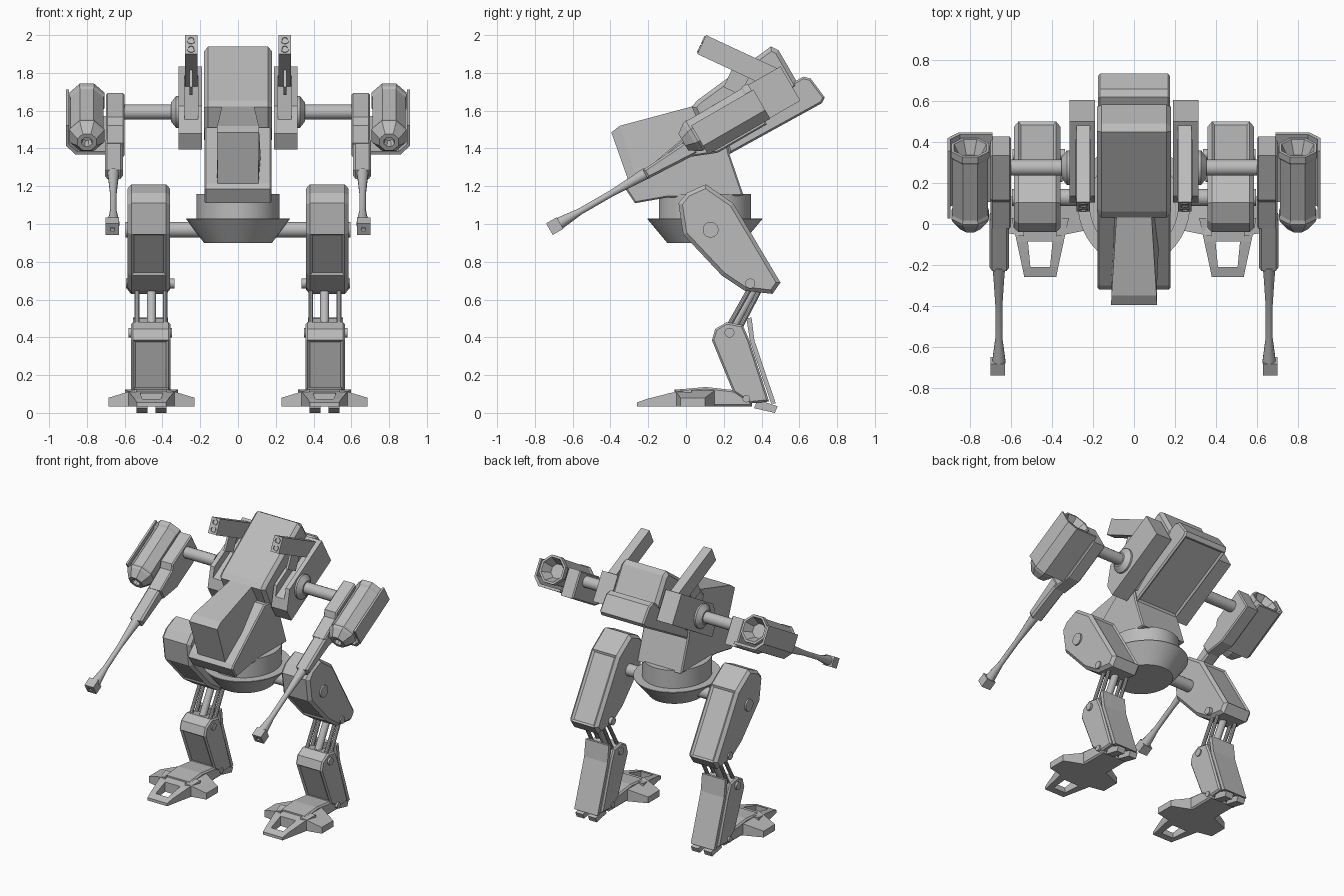
import bpy, bmesh, math
from mathutils import Vector

cube = bpy.data.objects.get("Cube")
if cube:
    bpy.data.objects.remove(cube, do_unlink=True)

grey = bpy.data.materials.new("plain grey")
grey.use_nodes = True
grey.diffuse_color = (0.5, 0.5, 0.5, 1)
grey.node_tree.nodes["Principled BSDF"].inputs["Base Color"].default_value = (0.5, 0.5, 0.5, 1)


def finish(name, bm, mirror=False, smooth=False):
    bmesh.ops.recalc_face_normals(bm, faces=bm.faces)
    mesh = bpy.data.meshes.new(name)
    bm.to_mesh(mesh)
    bm.free()
    mesh.materials.append(grey)
    ob = bpy.data.objects.new(name, mesh)
    bpy.context.collection.objects.link(ob)
    if smooth:
        bpy.ops.object.select_all(action='DESELECT')
        ob.select_set(True)
        bpy.context.view_layer.objects.active = ob
        bpy.ops.object.shade_smooth_by_angle(angle=math.radians(35))
    if mirror:
        ob.modifiers.new("other side", 'MIRROR')
    return ob


def skin(rings):
    """Mesh through equal rings of points, closed at both ends."""
    bm = bmesh.new()
    loops = [[bm.verts.new(p) for p in ring] for ring in rings]
    for a, b in zip(loops, loops[1:]):
        for i in range(len(a)):
            j = (i + 1) % len(a)
            bm.faces.new((a[i], a[j], b[j], b[i]))
    bm.faces.new(loops[0])
    bm.faces.new(loops[-1])
    bmesh.ops.recalc_face_normals(bm, faces=bm.faces)
    return bm


def loft(name, rings, mirror=False):
    return finish(name, skin(rings), mirror)


def side(p, q, d):
    return Vector((d, p, q))


def tilted(y, z, degrees):
    """Side frame turned about x, with its origin at (y, z)."""
    c, s = math.cos(math.radians(degrees)), math.sin(math.radians(degrees))
    return lambda u, v, d: Vector((d, y + u * c - v * s, z + u * s + v * c))


def prism(name, profile, d0, d1, place=side, bevel=0, panels=(), mirror=False):
    """Profile pushed along x; panels are (y, z) directions of faces to recess."""
    bm = skin([[place(p, q, d) for p, q in profile] for d in (d0, d1)])
    if bevel:
        caps = [e for e in bm.edges
                if any(abs(f.normal.x) > 0.99 for f in e.link_faces)]
        bmesh.ops.bevel(bm, geom=caps, offset=bevel, segments=1, affect='EDGES')
    for y, z in panels:
        bm.normal_update()
        toward = Vector((0, y, z)).normalized()
        face = max(bm.faces, key=lambda f: f.normal.dot(toward))
        bmesh.ops.inset_individual(bm, faces=[face], thickness=0.02, depth=-0.01)
    return finish(name, bm, mirror)


def lathe(name, start, end, steps, sides=24, smooth=True, mirror=True):
    """Rings of (distance fraction, radius) along a line."""
    start, end = Vector(start), Vector(end)
    axis = end - start
    turn = axis.to_track_quat('Z', 'Y')
    rings = []
    for t, r in steps:
        angles = [math.tau * (i + 0.5) / sides for i in range(sides)]
        rings.append([start + axis * t + turn @ Vector((r * math.cos(a), r * math.sin(a), 0))
                      for a in angles])
    return finish(name, skin(rings), mirror, smooth)


def rod(name, start, end, r, sides=16):
    return lathe(name, start, end, [(0, r), (1, r)], sides)


# Torso: hull, back pack, lower body and cockpit
prism("hull", [(0.03, 1.62), (0.06, 1.655), (0.45, 1.94), (0.49, 1.92), (0.6, 1.73),
               (0.25, 1.42), (0.1, 1.47)], -0.18, 0.18, bevel=0.022)
prism("back_pack", [(0.45, 1.68), (0.62, 1.78), (0.66, 1.77), (0.735, 1.67), (0.72, 1.64),
                    (0.23, 1.37), (0.2, 1.5)], -0.175, 0.175, bevel=0.01, panels=[(0.5, -0.87)])
prism("lower_body", [(-0.32, 1.185), (-0.3, 1.215), (0.05, 1.51), (0.2, 1.5), (0.23, 1.37),
                     (0.305, 1.15), (-0.1, 1.14), (-0.27, 1.11)], -0.178, 0.178, bevel=0.008)


def cockpit_ring(top_y, top_z, top_w, low_y, low_z, low_w):
    return [(-top_w, top_y, top_z), (top_w, top_y, top_z),
            (low_w, low_y, low_z), (-low_w, low_y, low_z)]


loft("cockpit", [cockpit_ring(-0.395, 1.485, 0.112, -0.3, 1.215, 0.108),
                 cockpit_ring(-0.35, 1.52, 0.11, -0.25, 1.2, 0.11),
                 cockpit_ring(0.08, 1.635, 0.083, 0.1, 1.2, 0.13)])

# Waist
neck = lathe("waist_ring", (0, 0.1, 1.02), (0, 0.1, 1.16), [(0, 0.22), (1, 0.22)], 40, mirror=False)
bowl = lathe("pelvis_bowl", (0, 0.1, 0.9), (0, 0.1, 1.03),
             [(0, 0.18), (0.97, 0.275), (1, 0.275)], 40, mirror=False)
for ob in (neck, bowl):
    for v in ob.data.vertices:
        v.co.y = 0.1 + (v.co.y - 0.1) * 1.11
rod("hip_axle", (0.15, 0.13, 0.97), (0.4, 0.13, 0.97), 0.042)

# Shoulder pods, slotted for the launchers
pod = tilted(0.05, 1.575, 30)
pod_shape = [(0.1, 0), (0.52, 0), (0.52, -0.21), (0, -0.21), (0, -0.11)]
prism("pod_inner_wall", pod_shape, 0.19, 0.213, pod, mirror=True)
prism("pod_outer_wall", pod_shape, 0.283, 0.315, pod, mirror=True)
prism("pod_core", [(0.05, -0.055), (0.42, -0.055), (0.42, 0), (0.52, 0), (0.52, -0.21),
                   (0, -0.21), (0, -0.11)], 0.213, 0.283, pod, mirror=True)
launcher = tilted(0.06, 1.9, -25)
prism("launcher", [(0, 0), (0, 0.11), (0.42, 0.11), (0.42, 0)], 0.215, 0.281, launcher, mirror=True)
prism("launcher_bracket", [(0.2, -0.1), (0.2, 0), (0.3, 0), (0.3, -0.1)], 0.24, 0.256,
      launcher, mirror=True)
for v in (0.03, 0.08):
    lathe("launcher_hole", launcher(0.01, v, 0.248), launcher(-0.006, v, 0.248),
          [(0, 0.022), (1, 0.022), (1, 0.015), (0.5, 0.013)], 14)

# Arms
lathe("shoulder_flange", (0.31, 0.275, 1.593), (0.355, 0.275, 1.593),
      [(0, 0.085), (0.4, 0.085), (1, 0.05)])
rod("arm_axle", (0.3, 0.275, 1.593), (0.62, 0.275, 1.593), 0.04)
gun = tilted(0, 1.39, 30)
prism("arm_block", [(0.44, 0.095), (0.44, -0.095), (0.14, -0.095), (0, -0.04), (0, 0.045),
                    (0.16, 0.06), (0.19, 0.095)], 0.6, 0.7, gun, bevel=0.008, mirror=True)
prism("receiver", [(0.05, 0.045), (0.05, -0.045), (-0.25, -0.03), (-0.25, 0.025)],
      0.61, 0.705, gun, bevel=0.012, mirror=True)
lathe("gun_barrel", gun(-0.24, 0, 0.66), gun(-0.78, 0, 0.66),
      [(0, 0.032), (0.15, 0.026), (0.4, 0.018), (0.75, 0.018), (1, 0.034)], 12)
lathe("muzzle", gun(-0.77, 0, 0.665), gun(-0.835, 0, 0.665),
      [(0, 0.05), (1, 0.05), (1, 0.016), (0.7, 0.014)], 4, False)

# Rocket drums and their shrouds
lathe("rocket_drum", gun(0, 0.045, 0.8), gun(0.46, 0.05, 0.8),
      [(0.12, 0.02), (0.02, 0.03), (0.02, 0.055), (0.13, 0.093), (0.17, 0.1), (0.21, 0.094),
       (0.9, 0.094), (0.93, 0.102), (1, 0.1), (1, 0.085), (0.85, 0.05)], 8, False)
prism("drum_shroud", [(0.69, -0.078), (0.86, -0.078), (0.91, -0.025), (0.91, 0.1), (0.896, 0.1),
                      (0.896, -0.015), (0.85, -0.06), (0.69, -0.06)], 0.09, 0.47,
      lambda x, v, u: gun(u, v, x), mirror=True)

# Thighs
prism("thigh", [(-0.04, 1.11), (0.005, 1.165), (0.105, 1.21), (0.25, 1.11), (0.5, 0.69),
                (0.458, 0.63), (0.31, 0.647), (0.19, 0.727), (-0.015, 0.945)],
      0.36, 0.585, bevel=0.02, panels=[(0.86, 0.51), (-0.73, -0.68)], mirror=True)

# Joint bolts: y, z, radius, outer x
for name, y, z, r, x in (("hip_bolt", 0.13, 0.97, 0.042, 0.596),
                         ("thigh_bolt", 0.34, 0.685, 0.026, 0.594),
                         ("knee_bolt", 0.23, 0.425, 0.026, 0.58),
                         ("ankle_bolt", 0.32, 0.075, 0.02, 0.578)):
    rod(name, (0.93 - x, y, z), (x, y, z), r)

# Knee pistons
for x in (0.385, 0.535):
    rod("front_piston", (x, 0.345, 0.67), (x, 0.215, 0.44), 0.013, 10)
    rod("rear_piston", (x, 0.4, 0.67), (x, 0.275, 0.43), 0.013, 10)
rod("main_piston", (0.458, 0.375, 0.68), (0.458, 0.235, 0.43), 0.025, 12)

# Shins and calf plates
prism("shin", [(0.137, 0.385), (0.155, 0.445), (0.215, 0.48), (0.3, 0.465), (0.335, 0.385),
               (0.44, 0.06), (0.34, 0.05), (0.25, 0.11)],
      0.358, 0.566, bevel=0.01, panels=[(-0.92, -0.38)], mirror=True)
prism("calf_plate", [(0.32, 0.5), (0.347, 0.505), (0.362, 0.385), (0.475, 0.05), (0.45, 0.05),
                     (0.338, 0.385)], 0.37, 0.555, mirror=True)

# Feet
mid = 0.458
prism("foot_core", [(-0.03, 0.035), (-0.03, 0.125), (0.105, 0.137), (0.26, 0.12),
                    (0.35, 0.06), (0.35, 0.035)], mid - 0.1, mid + 0.1, bevel=0.01, mirror=True)


def slab(y, x0, x1, top):
    """Upright cross-section of a front toe part."""
    return [(x0, y, 0.035), (x1, y, 0.035), (x1, y, top), (x0, y, top)]


loft("toe_root", [slab(0.03, mid - 0.14, mid + 0.14, 0.125),
                  slab(-0.085, mid - 0.115, mid + 0.115, 0.105)], True)
loft("toe_tip", [slab(-0.21, mid - 0.088, mid + 0.088, 0.073),
                 slab(-0.26, mid - 0.078, mid + 0.078, 0.055)], True)
for s in (-1, 1):
    loft("toe_prong", [slab(-0.085, mid + s * 0.06, mid + s * 0.115, 0.105),
                       slab(-0.21, mid + s * 0.048, mid + s * 0.088, 0.073)], True)
    loft("side_toe", [[(mid + s * w, y0, 0.035), (mid + s * w, y1, 0.035),
                       (mid + s * w, y1, top), (mid + s * w, y0, top)]
                      for w, y0, y1, top in ((0.08, -0.06, 0.16, 0.125),
                                             (0.228, -0.03, 0.1, 0.08))], True)
    prism("heel_spur", [(0.36, 0.025), (0.47, 0), (0.485, 0.035), (0.38, 0.07)],
          mid + s * 0.02, mid + s * 0.08, mirror=True)
